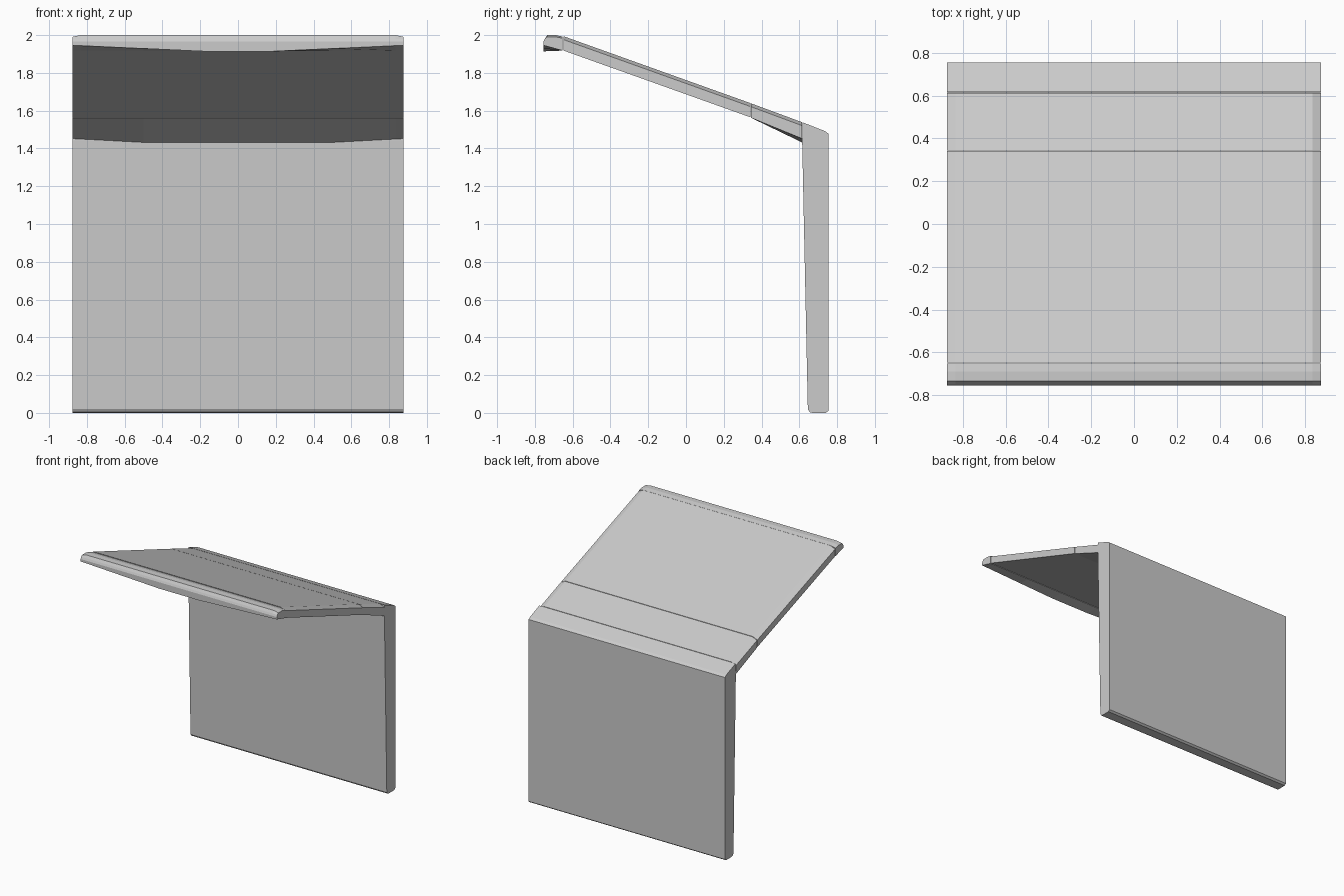
import bpy
import bmesh

if "Cube" in bpy.data.objects:
    bpy.data.objects.remove(bpy.data.objects["Cube"], do_unlink=True)

grey = bpy.data.materials.new("light grey")
grey.use_nodes = True
colour = (0.6, 0.6, 0.6, 1)
grey.diffuse_color = colour
grey.node_tree.nodes["Principled BSDF"].inputs["Base Color"].default_value = colour

HALF = 0.875


def loft(name, stations, profile):
    """Join the (y, z) profiles found at each x station into a closed solid."""
    bm = bmesh.new()
    rings = [[bm.verts.new((x, y, z)) for y, z in profile(abs(x) / HALF)]
             for x in stations]
    for a, b in zip(rings, rings[1:]):
        for i in range(len(a)):
            j = (i + 1) % len(a)
            bm.faces.new((a[i], a[j], b[j], b[i]))
    bm.faces.new(rings[0])
    bm.faces.new(rings[-1])
    bmesh.ops.recalc_face_normals(bm, faces=bm.faces)
    mesh = bpy.data.meshes.new(name)
    bm.to_mesh(mesh)
    bm.free()
    mesh.materials.append(grey)
    obj = bpy.data.objects.new(name, mesh)
    bpy.context.collection.objects.link(obj)
    return obj


def edge_drop(t):
    """Softened top edge near both sides."""
    return 0.018 if t > 0.99 else 0


def roof_top(y):
    return 1.54 + (0.62 - y) * 0.358


def back_wall(t):
    return [(0.645, 0.02), (0.655, 0.004), (0.67, 0), (0.74, 0), (0.755, 0.012),
            (0.755, 1.478), (0.735, 1.492), (0.618, 1.538), (0.615, 1.44)]


def hinge_strip(t):
    low = 1.432 + 0.02 * max(0, (t - 0.57) / 0.43)
    d = edge_drop(t)
    return [(0.614, low), (0.614, 1.539 - d), (0.345, roof_top(0.345) - d),
            (0.345, 1.562)]


def canopy_panel(t):
    d = edge_drop(t)
    return [(0.341, 1.565), (0.341, roof_top(0.341) - d),
            (-0.648, roof_top(-0.648) - d), (-0.648, 1.918)]


def front_lip(t):
    # The lower front edge sags toward the middle
    low = 1.914 + 0.032 * max(0, (t - 0.2) / 0.8)
    d = edge_drop(t) * 0.5
    return [(-0.653, 1.918), (-0.653, 1.992 - d), (-0.69, 2 - d),
            (-0.735, 2 - d), (-0.748, 1.98), (-0.755, 1.965), (-0.755, low)]


sides = [-HALF, -0.835, -0.5, -0.175, 0.175, 0.5, 0.835, HALF]
loft("back_wall", [-HALF, HALF], back_wall)
loft("hinge_strip", sides, hinge_strip)
loft("canopy_panel", sides, canopy_panel)
loft("front_lip", sides, front_lip)
